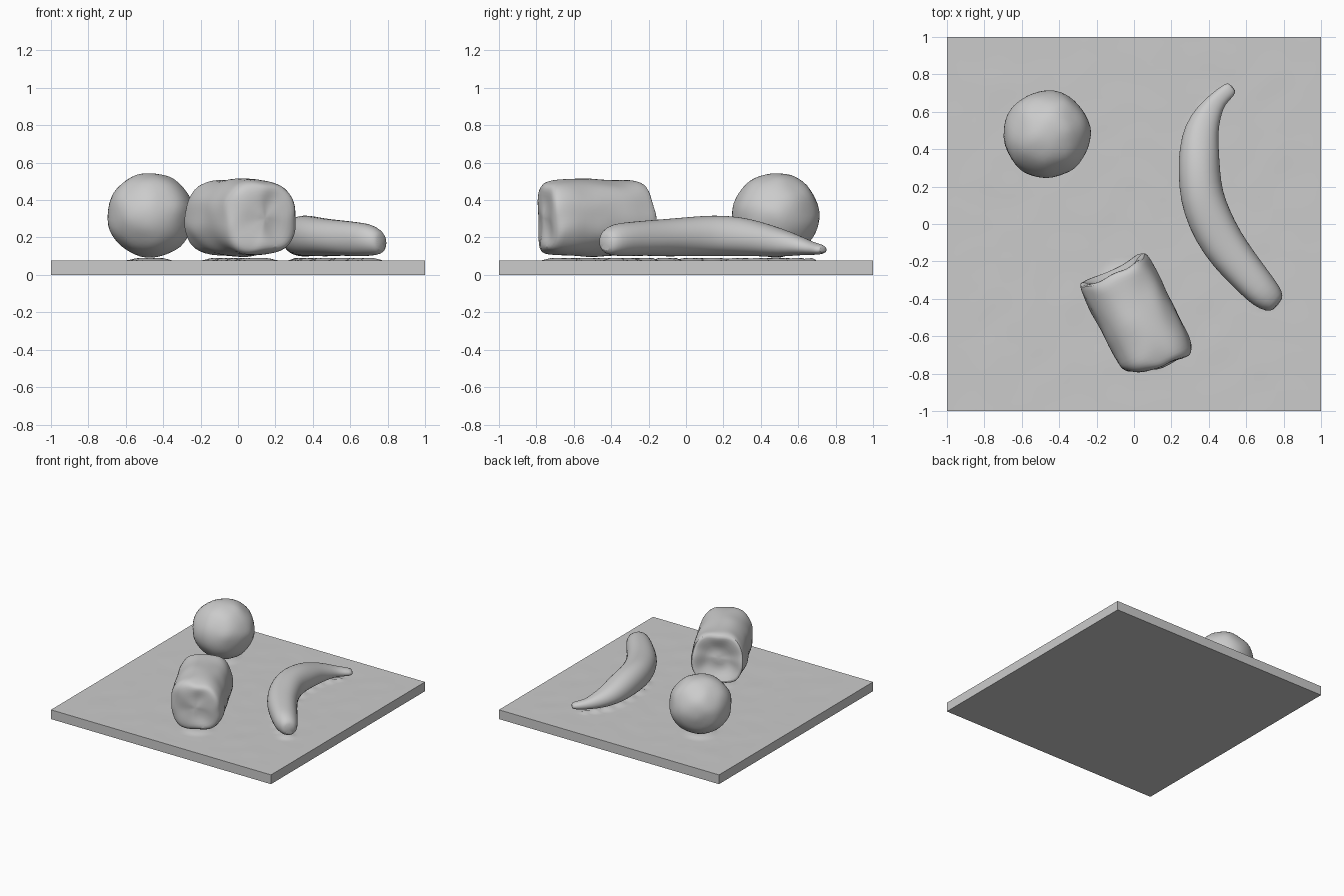
import bpy, bmesh, math
from mathutils import Vector, noise

if "Cube" in bpy.data.objects:
    bpy.data.objects.remove(bpy.data.objects["Cube"])

grey = bpy.data.materials.new("clay grey")
grey.diffuse_color = (0.6, 0.6, 0.6, 1)
grey.use_nodes = True
grey.node_tree.nodes["Principled BSDF"].inputs["Base Color"].default_value = grey.diffuse_color


def finish(name, bm, angle=50, subsurf=0):
    bmesh.ops.recalc_face_normals(bm, faces=bm.faces)
    mesh = bpy.data.meshes.new(name)
    bm.to_mesh(mesh)
    bm.free()
    obj = bpy.data.objects.new(name, mesh)
    bpy.context.collection.objects.link(obj)
    mesh.materials.append(grey)
    if subsurf:
        obj.modifiers.new("smooth", 'SUBSURF').levels = subsurf
    bpy.ops.object.select_all(action='DESELECT')
    obj.select_set(True)
    bpy.context.view_layer.objects.active = obj
    bpy.ops.object.shade_smooth_by_angle(angle=math.radians(angle))
    return obj


def lump(bm, amount, scale):
    """Hand-shaped unevenness."""
    for v in bm.verts:
        v.co += noise.noise_vector(v.co * scale) * amount


def loft(stations, sides, power=2.0):
    """Skin rings of (centre, half width, half height) along a level path."""
    bm = bmesh.new()
    rings = []
    for i, (c, w, h) in enumerate(stations):
        a = stations[max(i - 1, 0)][0]
        b = stations[min(i + 1, len(stations) - 1)][0]
        d = Vector((b.x - a.x, b.y - a.y, 0)).normalized()
        side = Vector((-d.y, d.x, 0))
        ring = []
        for k in range(sides):
            t = 2 * math.pi * k / sides
            cs, sn = math.cos(t), math.sin(t)
            r = (abs(cs) ** power + abs(sn) ** power) ** (-1 / power)
            ring.append(bm.verts.new(c + side * (w * r * cs) + Vector((0, 0, h * r * sn))))
        rings.append(ring)
    for p, q in zip(rings, rings[1:]):
        for k in range(sides):
            j = (k + 1) % sides
            bm.faces.new((p[k], p[j], q[j], q[k]))
    bm.faces.new(rings[0])
    bm.faces.new(rings[-1])
    return bm


# Ball
bm = bmesh.new()
bmesh.ops.create_icosphere(bm, subdivisions=4, radius=1)
for v in bm.verts:
    v.co = Vector((-0.467 + 0.233 * v.co.x, 0.48 + 0.233 * v.co.y, 0.32 + 0.226 * v.co.z))
lump(bm, 0.008, 9)
finish("ball", bm)

# Banana: x, y, z, half width, half height from stem to blossom end
path = [(0.525, 0.733, 0.135, 0.025, 0.015), (0.51, 0.715, 0.135, 0.04, 0.028),
        (0.45, 0.67, 0.14, 0.042, 0.035), (0.40, 0.60, 0.155, 0.066, 0.055),
        (0.36, 0.51, 0.175, 0.09, 0.075), (0.348, 0.40, 0.192, 0.107, 0.092),
        (0.347, 0.28, 0.206, 0.112, 0.107), (0.36, 0.15, 0.21, 0.117, 0.111),
        (0.40, 0.03, 0.207, 0.12, 0.107), (0.47, -0.10, 0.20, 0.117, 0.101),
        (0.56, -0.22, 0.195, 0.107, 0.095), (0.64, -0.31, 0.19, 0.10, 0.091),
        (0.70, -0.375, 0.186, 0.091, 0.085), (0.748, -0.415, 0.178, 0.07, 0.068),
        (0.768, -0.433, 0.17, 0.04, 0.045)]
bm = loft([(Vector(p[:3]), p[3], p[4]) for p in path], 20, 2.2)
lump(bm, 0.008, 8)
finish("banana", bm, subsurf=1)

# Log: plump squarish cylinder with a dished back end and a blunt front end
axis = Vector((0.45, -0.89, 0)).normalized()
centre = Vector((0.01, -0.49, 0.303))
outer = [(-0.285, 0.175), (-0.28, 0.193), (-0.25, 0.2)]
outer += [(-0.2 + 0.08 * i, 0.204) for i in range(6)]
outer += [(0.25, 0.2), (0.295, 0.188), (0.315, 0.165)]
bm = loft([(centre + axis * t, r, r) for t, r in outer], 28, 2.5)
# Shape each end inward in two steps
caps = [f for f in bm.faces if len(f.verts) > 4]
for cap in caps:
    back = (cap.calc_center_median() - centre).dot(axis) < 0
    for k, depth in ((0.75, 0.025 if back else 0.0), (0.6, 0.03 if back else 0.015), (0.3, 0.0)):
        mid = cap.calc_center_median()
        new = bmesh.ops.inset_region(bm, faces=[cap], thickness=0.001)
        for v in cap.verts:
            v.co = mid + (v.co - mid) * k + axis * (depth if back else -depth)
# Slant the front: its left side stops short
side = Vector((0.89, 0.45, 0)).normalized()
for v in bm.verts:
    t, s = (v.co - centre).dot(axis), (v.co - centre).dot(side)
    if t > 0.2:
        v.co -= axis * (max(0, -s - 0.02) * 0.35 * (t - 0.2) / 0.1)
    if t < -0.2:
        v.co += axis * max(0, v.co.z - centre.z) * 0.15
lump(bm, 0.018, 9)
finish("log", bm, subsurf=1)

# Board: slab whose top swells slightly where things rest on it
bm = bmesh.new()
bmesh.ops.create_grid(bm, x_segments=80, y_segments=80, size=1)
rests = [(-0.467, 0.48, 0.12)]
rests += [(centre.x + axis.x * t, centre.y + axis.y * t, 0.12) for t in (-0.18, -0.06, 0.06, 0.18)]
rests += [(p[0], p[1], p[3] * 0.7) for p in path[2:13]]
for v in bm.verts:
    swell = max(max(0, 1 - ((v.co.x - x) ** 2 + (v.co.y - y) ** 2) / (r * r)) for x, y, r in rests)
    edge = min(1, 5 * (1 - max(abs(v.co.x), abs(v.co.y))))
    v.co.z = 0.076 + 0.014 * min(1, swell * 1.5) + 0.002 * edge * noise.noise(v.co * 6)
rim = [e for e in bm.edges if e.is_boundary]
wall = bmesh.ops.extrude_edge_only(bm, edges=rim)["geom"]
for v in wall:
    if isinstance(v, bmesh.types.BMVert):
        v.co.z = 0
bmesh.ops.contextual_create(bm, geom=[e for e in bm.edges if e.is_boundary])
finish("board", bm, angle=40)
